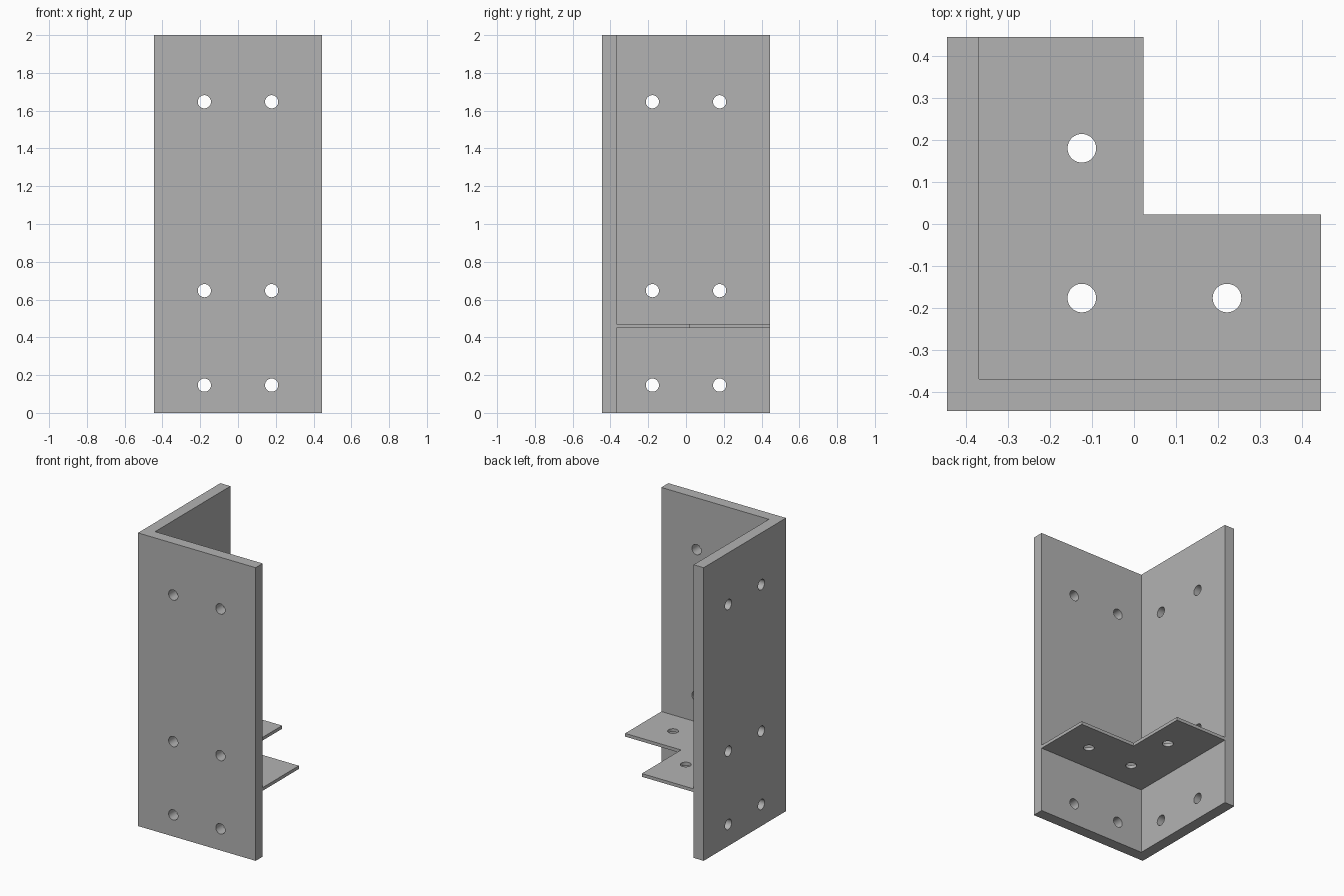
import bpy
import bmesh
from math import pi
from mathutils import Matrix, Vector

default = bpy.data.objects.get("Cube")
if default:
    bpy.data.objects.remove(default, do_unlink=True)

OUT = 0.444                 # half width of the bracket
INNER = -0.368              # inside face of both walls
STEP = 0.022                # inner corner of the shelf

steel = bpy.data.materials.new("grey_steel")
grey = (0.45, 0.45, 0.45, 1)
steel.use_nodes = True
steel.diffuse_color = grey
steel.node_tree.nodes["Principled BSDF"].inputs["Base Color"].default_value = grey


def make_object(name, bm):
    bmesh.ops.recalc_face_normals(bm, faces=bm.faces)
    mesh = bpy.data.meshes.new(name)
    bm.to_mesh(mesh)
    bm.free()
    mesh.materials.append(steel)
    obj = bpy.data.objects.new(name, mesh)
    bpy.context.collection.objects.link(obj)
    return obj


def angle_prism(name, inner, low, outer, high, bottom, top):
    """L-shaped outline with its corner at (low, low), extruded upwards."""
    outline = [(low, low), (outer, low), (outer, inner),
               (inner, inner), (inner, high), (low, high)]
    bm = bmesh.new()
    face = bm.faces.new([bm.verts.new((x, y, bottom)) for x, y in outline])
    result = bmesh.ops.extrude_face_region(bm, geom=[face])
    verts = [v for v in result["geom"] if isinstance(v, bmesh.types.BMVert)]
    bmesh.ops.translate(bm, verts=verts, vec=(0, 0, top - bottom))
    return make_object(name, bm)


def drill(obj, holes, radius):
    """Cut round holes given as (centre, axis) pairs."""
    bm = bmesh.new()
    for centre, axis in holes:
        turn = Vector((0, 0, 1)).rotation_difference(Vector(axis)).to_matrix().to_4x4()
        bmesh.ops.create_cone(bm, cap_ends=True, segments=48, radius1=radius,
                              radius2=radius, depth=0.16,
                              matrix=Matrix.Translation(centre) @ turn)
    cutter = make_object("hole_cutter", bm)
    cutter.hide_render = True
    mod = obj.modifiers.new("holes", "BOOLEAN")
    mod.operation = "DIFFERENCE"
    mod.solver = "EXACT"
    mod.object = cutter
    bpy.ops.object.select_all(action="DESELECT")
    bpy.context.view_layer.objects.active = obj
    obj.select_set(True)
    bpy.ops.object.modifier_apply(modifier=mod.name)
    bpy.data.objects.remove(cutter, do_unlink=True)
    bpy.ops.object.shade_smooth_by_angle(angle=pi / 6)


# Upright angle with three rows of bolt holes through each wall
walls = angle_prism("corner_walls", INNER, -OUT, OUT, OUT, 0, 2)
middle = (INNER - OUT) / 2
wall_holes = []
for z in (0.147, 0.647, 1.647):
    for side in (-0.178, 0.178):
        wall_holes.append(((side, middle, z), (0, 1, 0)))
        wall_holes.append(((middle, side, z), (1, 0, 0)))
drill(walls, wall_holes, 0.035)

# Thin L-shaped shelf between the walls
shelf = angle_prism("shelf_plate", STEP, INNER, OUT, OUT, 0.449, 0.471)
shelf_holes = [((x, y, 0.46), (0, 0, 1))
               for x, y in ((-0.124, 0.18), (-0.124, -0.176), (0.221, -0.176))]
drill(shelf, shelf_holes, 0.034)
